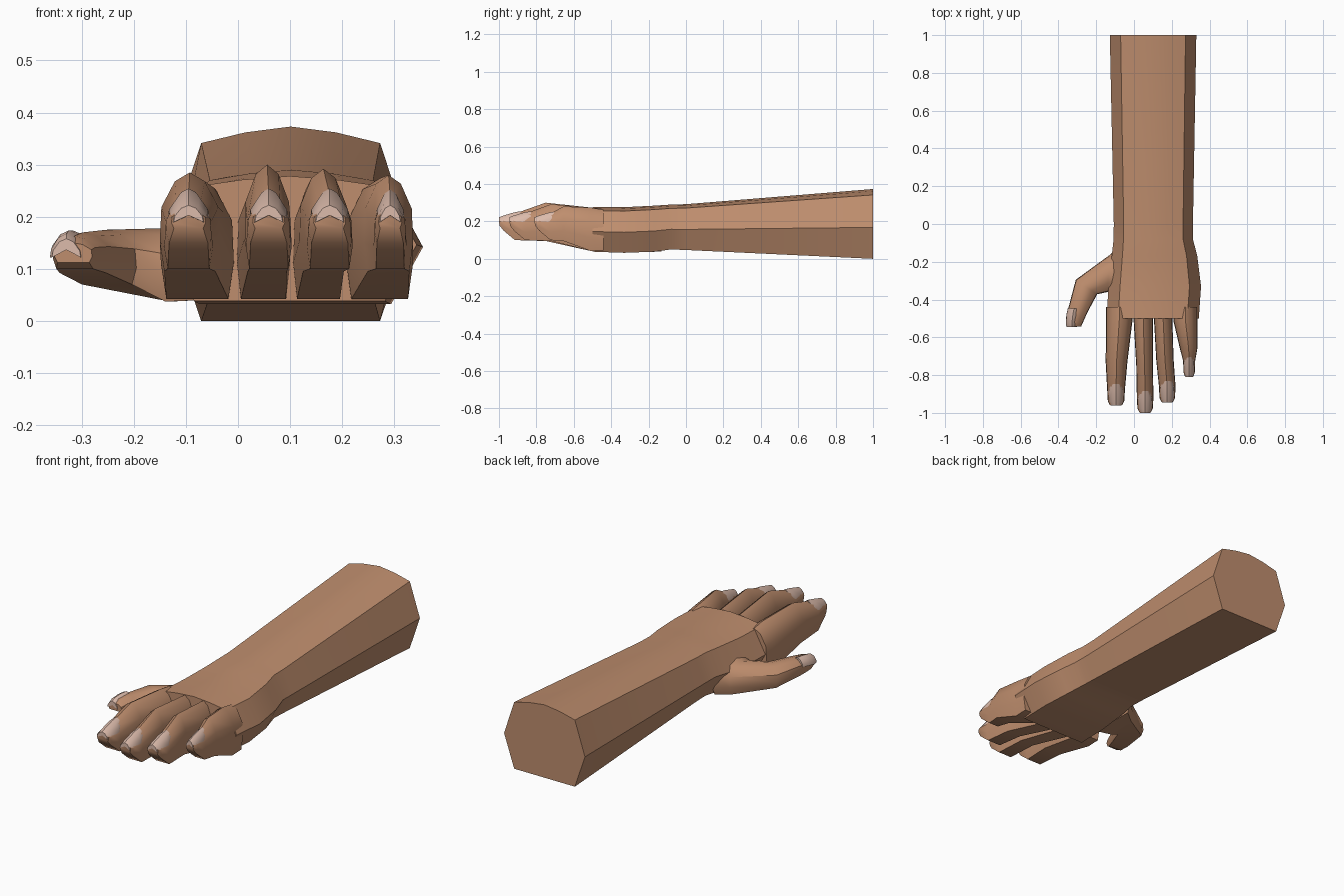
import bpy, bmesh, math

if "Cube" in bpy.data.objects:
    bpy.data.objects.remove(bpy.data.objects["Cube"])


def material(name, rgb):
    m = bpy.data.materials.new(name)
    m.diffuse_color = (*rgb, 1)
    m.use_nodes = True
    m.node_tree.nodes["Principled BSDF"].inputs["Base Color"].default_value = m.diffuse_color
    return m


SKIN = material("skin", (0.52, 0.27, 0.155))
NAIL = material("nail", (0.72, 0.50, 0.41))

# Cross-sections: u runs -1..1 across the width, v runs 0..1 up the height
ARM = [(-.75, 0), (.75, 0), (1, .45), (.75, .915), (.38, .97), (0, 1),
       (-.38, .97), (-.75, .915), (-1, .45)]
FINGER = [(-.85, 0), (.85, 0), (1, .3), (.95, .65), (.5, .91), (0, 1),
          (-.5, .91), (-.95, .65), (-1, .3)]
NAIL_ARCH = [(-1, 0), (0, .4), (1, 0), (.93, .35), (.5, .82), (0, 1),
             (-.5, .82), (-.93, .35)]


def loft(name, profile, sections, mat, angle=40):
    """Skin a profile through sections of (point a, point b, z low, z high)."""
    bm = bmesh.new()
    rings = []
    for a, b, lo, hi in sections:
        rings.append([bm.verts.new((
            (a[0] + b[0]) / 2 + u * (b[0] - a[0]) / 2,
            (a[1] + b[1]) / 2 + u * (b[1] - a[1]) / 2,
            lo + v * (hi - lo))) for u, v in profile])
    n = len(profile)
    for r, s in zip(rings, rings[1:]):
        for i in range(n):
            j = (i + 1) % n
            bm.faces.new((r[i], r[j], s[j], s[i]))
    bm.faces.new(rings[0])
    bm.faces.new(rings[-1])
    bmesh.ops.recalc_face_normals(bm, faces=bm.faces)
    me = bpy.data.meshes.new(name)
    bm.to_mesh(me)
    bm.free()
    me.materials.append(mat)
    ob = bpy.data.objects.new(name, me)
    bpy.context.collection.objects.link(ob)
    bpy.ops.object.select_all(action='DESELECT')
    ob.select_set(True)
    bpy.context.view_layer.objects.active = ob
    bpy.ops.object.shade_smooth_by_angle(angle=math.radians(angle))
    return ob


def across(y, x, lo, hi):
    """Section lying straight across x at one y."""
    return (x[0], y), (x[1], y), lo, hi


# Forearm, wrist and palm
loft("forearm_and_palm", ARM, [
    across(1.00, (-.128, .33), 0, .373),
    across(0.00, (-.107, .312), .047, .292),
    across(-.08, (-.108, .312), .05, .290),
    across(-.17, (-.118, .335), .038, .284),
    across(-.33, (-.135, .355), .032, .276),
    across(-.50, (-.145, .343), .038, .278)], SKIN)


# Fingers with nails: x ranges at base, knuckle and tip
def finger(name, base, mid, tip, y_tip, top):
    y_mid = -.5 + (y_tip + .5) * .5
    c = (tip[0] + tip[1]) / 2
    h = (tip[1] - tip[0]) / 2

    def span(k):
        return c - h * k, c + h * k

    loft(name, FINGER, [
        across(-.44, base, .045, .262),
        across(-.51, base, .042, .274),
        across(y_mid, mid, .095, top),
        across(y_tip + .085, span(1), .10, .242),
        across(y_tip + .025, span(.93), .15, .222),
        across(y_tip + .003, span(.7), .178, .212)], SKIN)
    loft(name + "_nail", NAIL_ARCH, [
        across(y_tip + .115, span(.6), .215, .254),
        across(y_tip + .08, span(.86), .195, .248),
        across(y_tip + .02, span(.84), .182, .230),
        across(y_tip, span(.6), .190, .222)], NAIL)


finger("index_finger", (-.148, -.008), (-.150, -.035), (-.142, -.048), -.962, .285)
finger("middle_finger", (-.002, .100), (.012, .100), (.015, .103), -1.0, .300)
finger("ring_finger", (.106, .203), (.118, .210), (.132, .220), -.945, .292)
finger("little_finger", (.208, .336), (.242, .336), (.260, .324), -.81, .280)

# Thumb, bent toward the fingers
loft("thumb", FINGER, [
    ((-.07, -.11), (-.07, -.39), .040, .200),
    ((-.13, -.165), (-.14, -.36), .037, .178),
    ((-.308, -.295), (-.195, -.372), .070, .175),
    ((-.350, -.455), (-.245, -.465), .092, .170),
    ((-.355, -.515), (-.272, -.525), .100, .163),
    ((-.352, -.543), (-.280, -.543), .112, .150)], SKIN)
loft("thumb_nail", NAIL_ARCH, [
    ((-.350, -.445), (-.285, -.450), .135, .174),
    ((-.358, -.480), (-.290, -.485), .130, .174),
    ((-.361, -.525), (-.297, -.530), .122, .168),
    ((-.357, -.546), (-.302, -.546), .122, .158)], NAIL)
